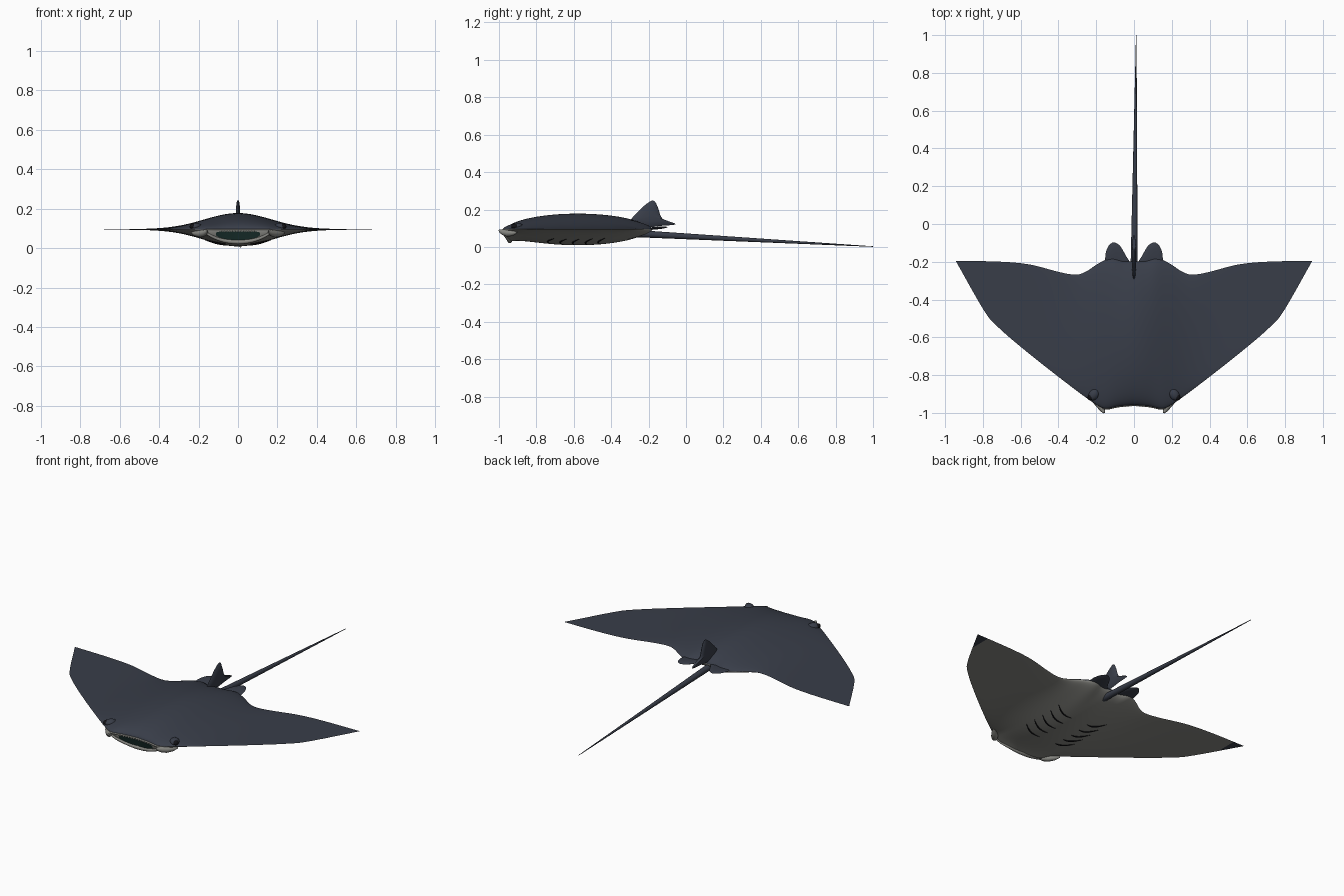
import bpy, bmesh, math
from mathutils import Vector

cube = bpy.data.objects.get("Cube")
if cube:
    bpy.data.objects.remove(cube)

MID, SPAN = 0.095, 0.943


def material(name, r, g, b):
    m = bpy.data.materials.new(name)
    m.use_nodes = True
    m.diffuse_color = (r, g, b, 1)
    node = m.node_tree.nodes["Principled BSDF"]
    node.inputs["Base Color"].default_value = (r, g, b, 1)
    node.inputs["Roughness"].default_value = 0.6
    return m


back = material("slate_back", 0.04, 0.047, 0.066)
belly = material("pale_belly", 0.25, 0.25, 0.23)
mouth_green = material("mouth_dark_green", 0.01, 0.03, 0.027)
black = material("gill_black", 0.006, 0.006, 0.008)
white = material("tooth_white", 0.6, 0.6, 0.55)


def finish(bm, name, mats, angle=50):
    bmesh.ops.recalc_face_normals(bm, faces=bm.faces)
    me = bpy.data.meshes.new(name)
    bm.to_mesh(me)
    bm.free()
    ob = bpy.data.objects.new(name, me)
    bpy.context.collection.objects.link(ob)
    for m in mats:
        me.materials.append(m)
    shade(ob, angle)
    return ob


def shade(ob, angle=50):
    bpy.ops.object.select_all(action='DESELECT')
    ob.select_set(True)
    bpy.context.view_layer.objects.active = ob
    bpy.ops.object.shade_smooth_by_angle(angle=math.radians(angle))


def table(points, x):
    """Smooth interpolation of (x, y) points."""
    n = len(points)
    slope = lambda i: ((points[min(i + 1, n - 1)][1] - points[max(i - 1, 0)][1]) /
                       (points[min(i + 1, n - 1)][0] - points[max(i - 1, 0)][0]))
    i = 0
    while i < n - 2 and x > points[i + 1][0]:
        i += 1
    (x0, y0), (x1, y1) = points[i], points[i + 1]
    h = x1 - x0
    s = min(max((x - x0) / h, 0), 1)
    return (y0 * (1 + 2 * s) * (1 - s) ** 2 + y1 * s * s * (3 - 2 * s)
            + h * slope(i) * s * (1 - s) ** 2 + h * slope(i + 1) * s * s * (s - 1))


LEADING = [(0, -.958), (.08, -.965), (.15, -.978), (.19, -.962), (.26, -.915), (.44, -.778),
           (.6, -.65), (.71, -.555), (.78, -.48), (SPAN, -.197)]
TRAILING = [(0, -.2), (.06, -.195), (.12, -.18), (.19, -.21), (.25, -.25), (.3, -.268),
            (.38, -.258), (.55, -.215), (.7, -.2), (SPAN, -.195)]


def skin(x, t, side):
    """Point on the body at span x and chord fraction t; side is 1 above, -1 below."""
    a = abs(x)
    front, rear = table(LEADING, a), table(TRAILING, a)
    bell = math.exp(-(a / .24) ** 2)
    full = max(4 * t * (1 - t), 0) ** .55
    y = front + (rear - front) * t
    if side < 0:
        jaw = .75 * max(0, 1 - (a / .19) ** 4) * (1 - t) ** 6
        full += (1 - full) * jaw
        y += .025 * jaw
    thick = (.08 if side > 0 else .083) * bell + .003 * (1 - a / SPAN)
    return Vector((x, y, MID + side * thick * full))


# Body disc with wings: rings of skin lofted along the span
COLS, ROWS = 120, 36
bm = bmesh.new()
rings = []
for i in range(COLS + 1):
    s = 2 * i / COLS - 1
    x = SPAN * math.copysign(abs(s) ** 1.15, s)
    ts = [(1 - math.cos(math.pi * j / ROWS)) / 2 for j in range(ROWS + 1)]
    rings.append([bm.verts.new(skin(x, t, 1)) for t in ts]
                 + [bm.verts.new(skin(x, t, -1)) for t in reversed(ts)])
size = len(rings[0])
for a, b in zip(rings, rings[1:]):
    for j in range(size):
        k = (j + 1) % size
        f = bm.faces.new((a[j], a[k], b[k], b[j]))
        under = j > ROWS
        tip = abs(f.calc_center_median().x) > .865
        f.material_index = 1 if under and not tip else 0
bmesh.ops.remove_doubles(bm, verts=bm.verts, dist=.00005)
finish(bm, "body", [back, belly])


def tube(name, points, radii, mat, sides=4):
    cu = bpy.data.curves.new(name, 'CURVE')
    cu.dimensions = '3D'
    cu.bevel_depth = 1
    cu.bevel_resolution = sides
    cu.use_fill_caps = True
    sp = cu.splines.new('POLY')
    sp.points.add(len(points) - 1)
    for p, co, r in zip(sp.points, points, radii):
        p.co = (*co, 1)
        p.radius = r
    cu.materials.append(mat)
    ob = bpy.data.objects.new(name, cu)
    bpy.context.collection.objects.link(ob)
    bpy.ops.object.select_all(action='DESELECT')
    ob.select_set(True)
    bpy.context.view_layer.objects.active = ob
    bpy.ops.object.convert(target='MESH')
    shade(bpy.context.object)


def ball(name, centre, scale, mat, turn=0):
    bpy.ops.mesh.primitive_uv_sphere_add(segments=24, ring_count=14, radius=1, location=centre,
                                         rotation=(0, 0, turn))
    ob = bpy.context.object
    ob.name = name
    ob.scale = scale
    ob.data.materials.append(mat)
    shade(ob)


def fin(name, outline, normal, thick, mat):
    """Lens-shaped fin: smooth closed outline swelling to a thicker middle."""
    pts, n = [], len(outline)
    vs = [Vector(p) for p in outline]
    for i in range(n):
        p0, p1, p2, p3 = (vs[(i + k) % n] for k in (-1, 0, 1, 2))
        for s in (0, .25, .5, .75):
            pts.append(.5 * (2 * p1 + (p2 - p0) * s + (2 * p0 - 5 * p1 + 4 * p2 - p3) * s * s
                             + (3 * p1 - p0 - 3 * p2 + p3) * s ** 3))
    mid = sum(pts, Vector()) / len(pts)
    bm = bmesh.new()
    edge = [bm.verts.new(p) for p in pts]
    for side in (1, -1):
        ring = edge
        for scale, lift in ((.85, .55), (.5, .9)):
            inner = [bm.verts.new(mid + (p - mid) * scale + Vector(normal) * thick * lift * side)
                     for p in pts]
            for j in range(len(pts)):
                k = (j + 1) % len(pts)
                bm.faces.new((ring[j], ring[k], inner[k], inner[j]))
            ring = inner
        top = bm.verts.new(mid + Vector(normal) * thick * side)
        for j in range(len(pts)):
            bm.faces.new((ring[j], ring[(j + 1) % len(pts)], top))
    finish(bm, name, [mat], 60)


# Tail and fins at its root
steps = [i / 12 for i in range(13)]
tube("tail", [(.012 * s, -.28 + 1.28 * s, .072 - .07 * s) for s in steps],
     [.018 * (1 - s) + .0015 for s in steps], back)
fin("dorsal_fin", [(0, y, z) for y, z in
                   ((-.3, .13), (-.25, .195), (-.2, .238), (-.17, .246), (-.15, .21), (-.125, .15),
                    (-.055, .122), (-.13, .113), (-.22, .105))], (1, 0, 0), .011, back)

for side, word in ((1, "left"), (-1, "right")):
    fin(word + "_pelvic_fin", [(side * x, y, z) for x, y, z in
                               ((.01, -.24, .092), (.045, -.165, .1), (.075, -.115, .104),
                                (.11, -.097, .106), (.14, -.125, .104), (.152, -.175, .1),
                                (.14, -.23, .094))], (0, 0, 1), .007, back)
    # Horn lobes beside the mouth
    tube(word + "_horn_lobe", [(side * x, y, z) for x, y, z in
                               ((.235, -.905, .078), (.215, -.925, .074), (.19, -.95, .073),
                                (.172, -.972, .077), (.163, -.99, .084), (.158, -1, .09))],
         [.004, .014, .019, .017, .011, .004], belly)
    # Eyes
    ball(word + "_eye_lid", (side * .212, -.902, .108), (.026, .034, .02), back, side * .6)
    ball(word + "_eye", (side * .228, -.915, .11), (.016, .02, .014), black, side * .6)
    # Gill slits following the belly
    for g in range(5):
        path = []
        for k in range(9):
            s = k / 8
            x = .055 + .115 * s
            y = -.735 + .068 * g + .03 * s * s - .012 * math.sin(math.pi * s)
            front, rear = table(LEADING, x), table(TRAILING, x)
            p = skin(x, (y - front) / (rear - front), -1)
            path.append((side * p.x, p.y, p.z))
        tube(f"{word}_gill_slit_{g + 1}", path,
             [.001 + .004 * math.sin(math.pi * k / 8) for k in range(9)], black, 1)

# Mouth opening, lower lip and teeth
bm = bmesh.new()
rim = []
for i in range(40):
    a = 2 * math.pi * i / 40
    cx, cz = math.cos(a), math.sin(a)
    x = .112 * math.copysign(abs(cx) ** .5, cx)
    up = .5 + .34 * math.copysign(abs(cz) ** .6, cz)
    low, high = skin(x, 0, -1), skin(x, 0, 1)
    rim.append(bm.verts.new(low.lerp(high, up) + Vector((0, -.004, 0))))
bm.faces.new(rim)
bmesh.ops.triangulate(bm, faces=bm.faces)
finish(bm, "mouth", [mouth_green])

xs = [-.165 + .33 * i / 20 for i in range(21)]
tube("lower_lip", [skin(x, 0, -1) + Vector((0, -.003, .001)) for x in xs],
     [.006 + .006 * (1 - abs(x) / .165) for x in xs], belly)
tube("upper_lip", [skin(x, 0, 1) - Vector((0, 0, .004)) for x in xs], [.005] * len(xs), belly)
for i in range(11):
    p = skin(-.08 + .016 * i, 0, 1)
    ball(f"tooth_{i + 1}", p + Vector((0, -.004, -.008)), (.003, .003, .005), white)
